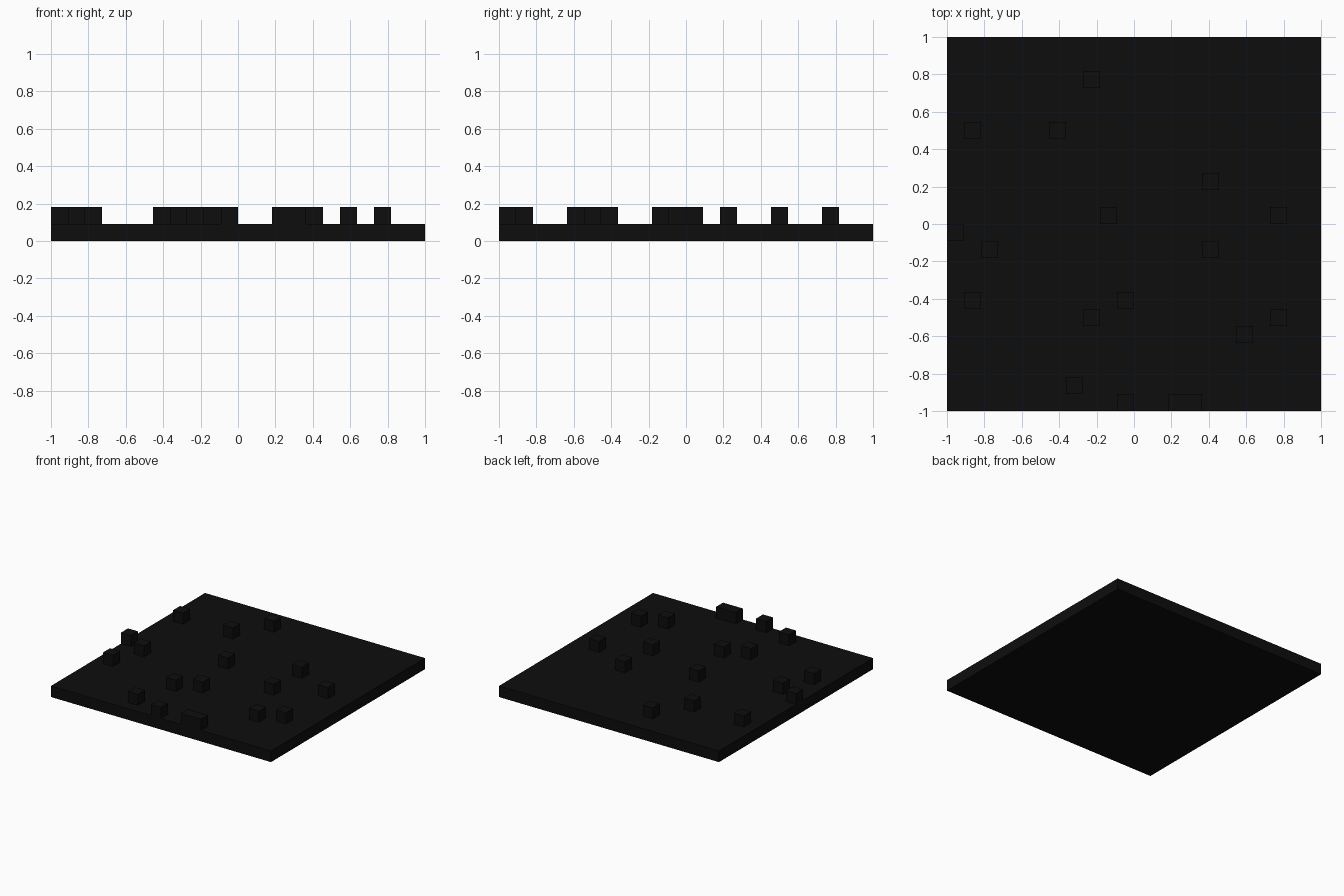
import bpy
import bmesh
from mathutils import Matrix, Vector

cube = bpy.data.objects.get("Cube")
if cube:
    bpy.data.objects.remove(cube, do_unlink=True)

CELLS = 22
CELL = 2 / CELLS

black = bpy.data.materials.new("near_black")
black.use_nodes = True
colour = (0.004, 0.004, 0.004, 1)
black.diffuse_color = colour
black.node_tree.nodes["Principled BSDF"].inputs["Base Color"].default_value = colour


def add_box(name, column, row, layer, width=1, depth=1):
    """Flat-shaded box measured in grid cells from the slab's corner."""
    mesh = bpy.data.meshes.new(name)
    bm = bmesh.new()
    size = Vector((width, depth, 1)) * CELL
    bmesh.ops.create_cube(bm, size=1, matrix=Matrix.Diagonal(size).to_4x4())
    bm.to_mesh(mesh)
    bm.free()
    mesh.materials.append(black)
    box = bpy.data.objects.new(name, mesh)
    corner = Vector((column, row, layer)) * CELL - Vector((1, 1, 0))
    box.location = corner + size / 2
    bpy.context.collection.objects.link(box)
    return box


# Ground slab
add_box("ground_slab", 0, 0, 0, CELLS, CELLS)

# Scattered single blocks: row on the grid -> columns
blocks = {
    0: [10], 1: [7], 4: [17], 5: [8, 19], 6: [1, 10], 9: [2, 15],
    10: [0], 11: [9, 19], 13: [15], 16: [1, 6], 19: [8],
}
for row, columns in blocks.items():
    for column in columns:
        add_box("raised_block", column, row, 1)

# Double-width block on the front edge
add_box("wide_block", 13, 0, 1, width=2)
